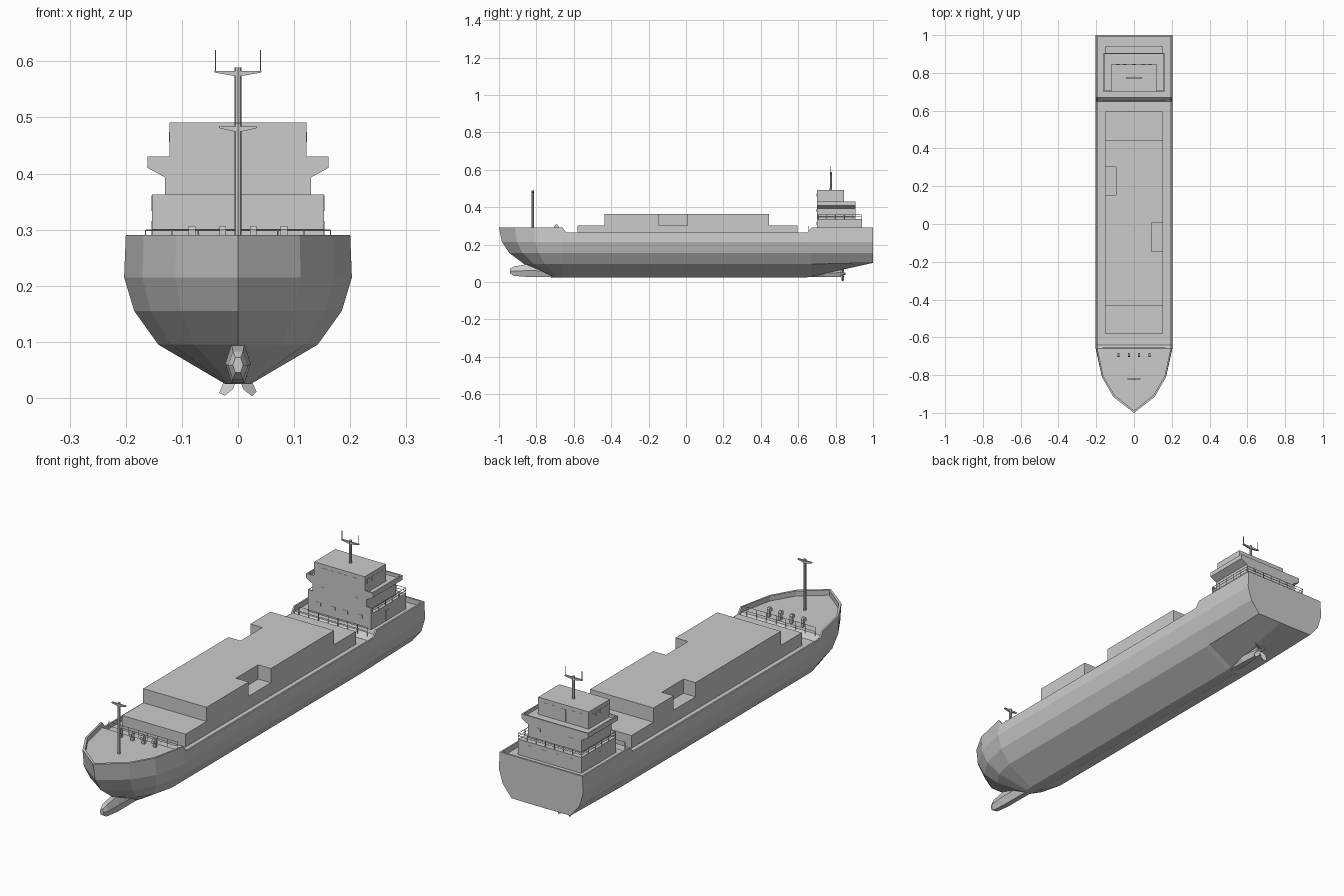
import bpy, bmesh, math
from mathutils import Vector, Matrix

if "Cube" in bpy.data.objects:
    bpy.data.objects.remove(bpy.data.objects["Cube"])


def finish(name, bm):
    bmesh.ops.remove_doubles(bm, verts=bm.verts[:], dist=1e-5)
    bmesh.ops.recalc_face_normals(bm, faces=bm.faces[:])
    me = bpy.data.meshes.new(name)
    bm.to_mesh(me)
    bm.free()
    ob = bpy.data.objects.new(name, me)
    bpy.context.collection.objects.link(ob)
    return ob


def add_box(bm, x0, x1, y0, y1, z0, z1):
    m = Matrix.Translation(((x0 + x1) / 2, (y0 + y1) / 2, (z0 + z1) / 2)) @ \
        Matrix.Diagonal((x1 - x0, y1 - y0, z1 - z0, 1))
    bmesh.ops.create_cube(bm, size=1, matrix=m)


def boxes(name, *dims):
    bm = bmesh.new()
    for d in dims:
        add_box(bm, *d)
    return finish(name, bm)


def add_rod(bm, a, b, r, r2=None, n=6):
    a, b = Vector(a), Vector(b)
    d = b - a
    m = Matrix.Translation((a + b) / 2) @ d.to_track_quat('Z', 'Y').to_matrix().to_4x4()
    bmesh.ops.create_cone(bm, cap_ends=True, segments=n, radius1=r,
                          radius2=r if r2 is None else r2, depth=d.length, matrix=m)


def add_loft(bm, rings):
    vs = [[bm.verts.new(p) for p in r] for r in rings]
    n = len(vs[0])
    for a, b in zip(vs, vs[1:]):
        for i in range(n):
            bm.faces.new((a[i], a[(i + 1) % n], b[(i + 1) % n], b[i]))
    bm.faces.new(vs[0])
    bm.faces.new(vs[-1])


def loft(name, rings):
    bm = bmesh.new()
    add_loft(bm, rings)
    return finish(name, bm)


def rail(name, path, z0, heights, gap, r=0.0012):
    bm = bmesh.new()
    for (ax, ay), (bx, by) in zip(path, path[1:]):
        for h in heights:
            add_rod(bm, (ax, ay, z0 + h), (bx, by, z0 + h), r)
        n = max(1, round(math.hypot(bx - ax, by - ay) / gap))
        for i in range(n + 1):
            x, y = ax + (bx - ax) * i / n, ay + (by - ay) * i / n
            add_rod(bm, (x, y, z0 - 0.003), (x, y, z0 + max(heights)), r)
    return finish(name, bm)


# Hull: half columns at stations, with raised ends, bulwark and decks
LEVELS = [(0.023, 0.025, -0.72), (0.142, 0.095, -0.865), (0.185, 0.155, -0.945),
          (0.203, 0.215, -0.985), (0.200, 0.29, -1.0)]
WALL, LOW_RIM, LOW_DECK, HIGH_DECK = 0.007, 0.264, 0.245, 0.268


def column(y, f=1, t=0):
    low = abs(y) < 0.65
    pts = []
    for i, (w, z, tip) in enumerate(LEVELS):
        if i == 4 and low:
            z = LOW_RIM
        if y > 0.65:
            k = (y - 0.65) / 0.35
            z += [0.077, 0.008, 0, 0, 0][i] * k
        pts.append((w * f, y + (tip - y) * t, z))
    (x, ty, tz), deck = pts[4], LOW_DECK if low else HIGH_DECK
    iy = 0.992 if y == 1 else ty + 0.012 * t
    ix = max(0, x - WALL)
    return [(0,) + pts[0][1:]] + pts + [(ix, iy, tz), (ix, iy, deck), (0, iy, deck)]


cols = [column(y) for y in (1, 0.67, 0.649, 0.64, -0.64, -0.66)]
cols += [column(-0.66, f, t) for f, t in ((0.84, 0.45), (0.55, 0.75), (0, 1))]
bm = bmesh.new()


def face(pts):
    uniq = [p for i, p in enumerate(pts) if (Vector(p) - Vector(pts[i - 1])).length > 1e-6]
    for s in (1, -1):
        if len(uniq) > 2 and any(p[0] > 1e-6 for p in uniq):
            bm.faces.new([bm.verts.new((s * p[0], p[1], p[2])) for p in uniq])


for a, b in zip(cols, cols[1:]):
    for i in range(len(a) - 1):
        face([a[i], a[i + 1], b[i + 1], b[i]])
s = cols[0]
face(s[:6] + [(0, 1, 0.29)])
face([s[5], (0, 1, 0.29), (0, 0.992, 0.29), s[6]])
face([s[6], (0, 0.992, 0.29), s[8], s[7]])
finish("hull", bm)


# Bulb at the bow and skeg at the stern
def hexring(y, w, z0, z1):
    m = (z0 + z1) / 2
    return [(x * w, y, z) for x, z in ((0.5, z0), (1, m), (0.5, z1), (-0.5, z1), (-1, m), (-0.5, z0))]


loft("bow_bulb", [hexring(*r) for r in ((-0.94, 0.009, 0.045, 0.072), (-0.92, 0.018, 0.033, 0.083),
                                        (-0.85, 0.023, 0.027, 0.095), (-0.68, 0.023, 0.026, 0.09))])
loft("skeg", [hexring(*r) for r in ((0.6, 0.03, 0.026, 0.06), (0.74, 0.026, 0.026, 0.07),
                                    (0.83, 0.012, 0.028, 0.072))])

# Propeller
bm = bmesh.new()
C = Vector((0, 0.838, 0.044))
add_rod(bm, C - Vector((0, 0.012, 0)), C + Vector((0, 0.014, 0)), 0.009, 0.006, 8)
for k in range(4):
    rot = Matrix.Translation(C) @ Matrix.Rotation(math.radians(38 + (k % 2) * 104 + (k // 2) * 180), 4, 'Y')
    outline = [(-0.004, 0.005), (-0.01, 0.028), (-0.006, 0.046), (0.005, 0.048), (0.01, 0.03), (0.004, 0.005)]
    add_loft(bm, [[rot @ Vector((x, x * 0.5 + dy, z)) for x, z in outline] for dy in (-0.0015, 0.0015)])
finish("propeller", bm)

# Cargo block: low base and a notched upper tier
boxes("cargo_base", (-0.153, 0.153, -0.58, 0.595, 0.24, 0.301))
plan = [(-0.153, -0.435), (0.153, -0.435), (0.153, -0.145), (0.092, -0.145), (0.092, 0.008), (0.153, 0.008),
        (0.153, 0.443), (-0.153, 0.443), (-0.153, 0.303), (-0.095, 0.303), (-0.095, 0.153), (-0.153, 0.153)]
loft("cargo_upper", [[(x, y, z) for x, y in plan] for z in (0.301, 0.363)])

# Superstructure: house, flared wing deck with bulwark, bridge
boxes("deck_house", (-0.153, 0.153, 0.70, 0.94, 0.26, 0.336), (-0.153, 0.153, 0.70, 0.706, 0.336, 0.362))
half = [(0.13, 0.336), (0.13, 0.393), (0.161, 0.41), (0.161, 0.416)]
front = half + [(-x, z) for x, z in reversed(half)]
loft("wing_deck", [[(x, y, z) for x, z in front] for y in (0.70, 0.905)])
boxes("wing_bulwark", (-0.161, -0.155, 0.70, 0.905, 0.416, 0.43), (0.155, 0.161, 0.70, 0.905, 0.416, 0.43),
      (-0.155, 0.155, 0.899, 0.905, 0.416, 0.43), (-0.155, -0.122, 0.70, 0.706, 0.416, 0.43),
      (0.122, 0.155, 0.70, 0.706, 0.416, 0.43))
boxes("bridge", (-0.122, 0.122, 0.70, 0.845, 0.416, 0.491))

# Windows and doors as thin plates
T = 0.001
bm = bmesh.new()
for i in range(5):
    x = -0.07 + i * 0.035
    add_box(bm, x - 0.012, x + 0.012, 0.70 - T, 0.70, 0.456, 0.474)
for sx in (-1, 1):
    for i in range(4):
        y = 0.727 + i * 0.03
        add_box(bm, *sorted((sx * 0.122, sx * (0.122 + T))), y - 0.01, y + 0.01, 0.456, 0.474)
    for x in (0.05, 0.085):
        add_box(bm, sx * x - 0.01, sx * x + 0.01, 0.845, 0.845 + T, 0.456, 0.474)
    add_box(bm, sx * 0.08 - 0.01, sx * 0.08 + 0.01, 0.70 - T, 0.70, 0.375, 0.39)
    add_box(bm, sx * 0.08 - 0.01, sx * 0.08 + 0.01, 0.905, 0.905 + T, 0.375, 0.39)
    for x in (0.03, 0.1):
        add_box(bm, sx * x - 0.01, sx * x + 0.01, 0.70 - T, 0.70, 0.305, 0.32)
        add_box(bm, sx * x - 0.01, sx * x + 0.01, 0.94, 0.94 + T, 0.305, 0.32)
    add_box(bm, *sorted((sx * 0.153, sx * (0.153 + T))), 0.80, 0.822, 0.268, 0.315)
add_box(bm, -0.011, 0.011, 0.845, 0.845 + T, 0.418, 0.472)
finish("windows_and_doors", bm)

# Railings
rail("house_railing", [(-0.153, 0.706), (-0.153, 0.938), (0.153, 0.938), (0.153, 0.706)],
     0.336, (0.012, 0.024), 0.045)
rail("forward_deck_railing", [(-0.165, -0.655), (0.165, -0.655)], 0.262, (0.019, 0.037), 0.047)
rail("aft_deck_railing", [(-0.165, 0.656), (0.165, 0.656)], 0.262, (0.019, 0.037), 0.047)


# Masts with tapered cross arms
def mast(name, y, z0, z1, arm, antennas=0):
    bm = bmesh.new()
    add_rod(bm, (0, y, z0), (0, y, z1), 0.0065, 0.006, 8)
    z = z1 - 0.006
    prof = [(-arm, z), (arm, z), (arm, z - 0.003), (0.008, z - 0.009), (-0.008, z - 0.009), (-arm, z - 0.003)]
    add_loft(bm, [[(x, y + d, h) for x, h in prof] for d in (-0.004, 0.004)])
    if antennas:
        for sx in (-1, 1):
            add_rod(bm, (sx * (arm - 0.002), y, z - 0.002), (sx * (arm - 0.002), y, antennas), 0.0014)
    return finish(name, bm)


mast("bridge_mast", 0.775, 0.49, 0.589, 0.042, 0.62)
mast("bow_mast", -0.82, 0.262, 0.49, 0.034)

# Hooded vents on the forecastle
bm = bmesh.new()
hood = [(-0.683, 0.265), (-0.683, 0.300), (-0.688, 0.306), (-0.699, 0.306), (-0.704, 0.300),
        (-0.704, 0.288), (-0.694, 0.288), (-0.694, 0.265)]
for x in (-0.082, -0.027, 0.027, 0.082):
    add_loft(bm, [[(x + d, y, z) for y, z in hood] for d in (-0.006, 0.006)])
finish("deck_vents", bm)
